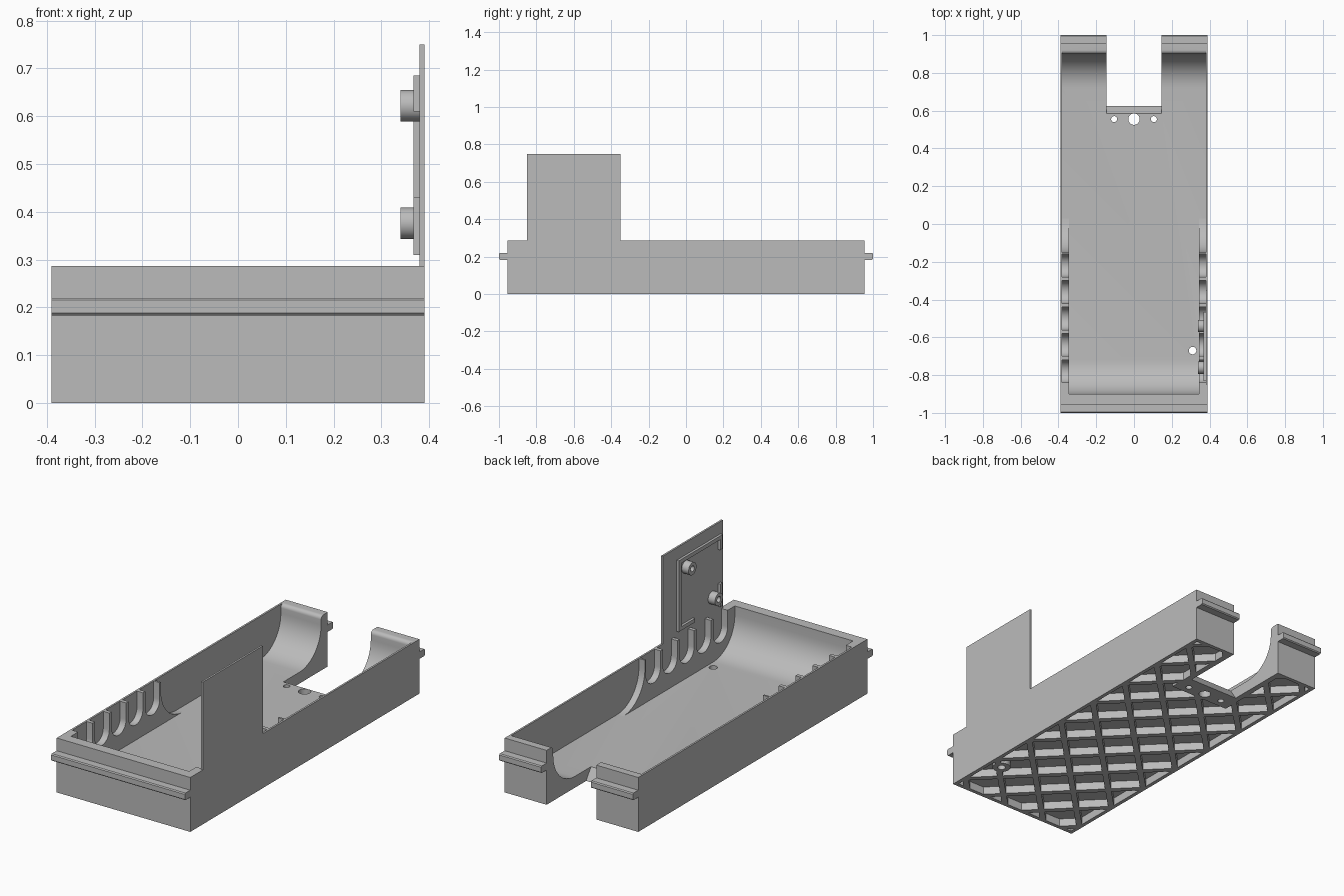
import bpy, bmesh, math
from mathutils import Matrix, Vector

old = bpy.data.objects.get("Cube")
if old:
    bpy.data.objects.remove(old, do_unlink=True)

grey = bpy.data.materials.new("light_grey")
grey.use_nodes = True
grey.diffuse_color = (0.5, 0.5, 0.5, 1)
grey.node_tree.nodes["Principled BSDF"].inputs["Base Color"].default_value = (0.5, 0.5, 0.5, 1)

HX, HY, TOP, FLOOR = 0.39, 0.955, 0.287, 0.06
NOTCH = 0.145


def finish(name, bm):
    bmesh.ops.recalc_face_normals(bm, faces=bm.faces)
    mesh = bpy.data.meshes.new(name)
    bm.to_mesh(mesh)
    bm.free()
    mesh.materials.append(grey)
    obj = bpy.data.objects.new(name, mesh)
    bpy.context.collection.objects.link(obj)
    return obj


def prism(name, pts, x0, x1):
    """Extrude a (y, z) profile along x."""
    bm = bmesh.new()
    face = bm.faces.new([bm.verts.new((x0, y, z)) for y, z in pts])
    out = bmesh.ops.extrude_face_region(bm, geom=[face])
    moved = [v for v in out["geom"] if isinstance(v, bmesh.types.BMVert)]
    bmesh.ops.translate(bm, verts=moved, vec=(x1 - x0, 0, 0))
    return finish(name, bm)


def box(name, x0, x1, y0, y1, z0, z1):
    return prism(name, [(y0, z0), (y1, z0), (y1, z1), (y0, z1)], x0, x1)


def cylinder(name, centre, radius, length, axis="Z"):
    bm = bmesh.new()
    turn = Matrix.Rotation(math.pi / 2, 4, "Y") if axis == "X" else Matrix()
    bmesh.ops.create_cone(bm, cap_ends=True, segments=32, radius1=radius, radius2=radius,
                          depth=length, matrix=Matrix.Translation(centre) @ turn)
    return finish(name, bm)


def cut(obj, *cutters):
    """Subtract each cutter from obj, then discard it."""
    for c in cutters:
        mod = obj.modifiers.new("cut", "BOOLEAN")
        mod.operation, mod.solver, mod.object = "DIFFERENCE", "EXACT", c
        bpy.context.view_layer.update()
        deps = bpy.context.evaluated_depsgraph_get()
        mesh = bpy.data.meshes.new_from_object(obj.evaluated_get(deps))
        obj.modifiers.clear()
        obj.data = mesh
        bpy.data.objects.remove(c, do_unlink=True)


def arc(cy, cz, r, a0, a1, n=12):
    angles = [math.radians(a0 + (a1 - a0) * i / n) for i in range(n + 1)]
    return [(cy + r * math.cos(a), cz + r * math.sin(a)) for a in angles]


# Tray body with a cavity that curves up at both ends
body = box("tray_body", -HX, HX, -HY, HY, 0, TOP)
R = 0.18
profile = ([(-0.9, 0.4)] + arc(-0.9 + R, FLOOR + R, R, 180, 270)
           + arc(0.9 - R, FLOOR + R, R, 270, 360)
           + arc(0.92, TOP - 0.02, 0.02, 180, 90, 6) + [(0.92, 0.4)])
cut(body, prism("cavity", profile, -0.38, 0.38))

# Diagonal lattice of pockets under the floor
cells = box("cells", -0.37, 0.37, -0.935, 0.935, -0.05, 0.042)
cut(cells, box("notch_keep", -0.175, 0.175, 0.51, 1.1, -0.2, 0.2),
    cylinder("hole_keep", (0.31, -0.67, 0), 0.045, 0.4))
for sign in (-1, 1):
    bm = bmesh.new()
    for i in range(-6, 7):
        m = (Matrix.Translation((0, i * 0.25, 0)) @ Matrix.Rotation(sign * math.pi / 4, 4, "Z")
             @ Matrix.Diagonal((3, 0.03, 0.5, 1)))
        bmesh.ops.create_cube(bm, size=1, matrix=m)
    cut(cells, finish("ribs", bm))
cut(body, cells)

# Rear notch with a sloping floor edge, and the drilled holes
cut(body, prism("notch", [(0.625, -0.1), (1.1, -0.1), (1.1, 0.4), (0.585, 0.4),
                          (0.585, FLOOR), (0.625, 0)], -NOTCH, NOTCH))
for x, y, r in ((0, 0.555, 0.03), (-0.105, 0.555, 0.016), (0.105, 0.555, 0.016), (0.31, -0.67, 0.02)):
    cut(body, cylinder("drill", (x, y, 0), r, 0.5))

# Thick side liners with a row of U-shaped slots
for side, name in ((-1, "right_liner"), (1, "left_liner")):
    x0, x1 = sorted((side * 0.345, side * 0.385))
    liner = prism(name, [(-0.92, 0.05), (-0.92, TOP)] + [(-0.15, TOP)]
                  + arc(-0.15 + R, FLOOR + R, R, 180, 270) + [(0.03, 0.05)], x0, x1)
    c0, c1 = sorted((side * 0.3, side * 0.38))
    for i in range(5):
        y = -0.22 - 0.14 * i
        slot = [(y - 0.06, 0.4)] + arc(y, 0.2, 0.06, 180, 360, 16) + [(y + 0.06, 0.4)]
        cut(liner, prism("slot", slot, c0, c1))


# End rails
def rail(name, side, x0, x1):
    pts = [(0.95, 0.183), (0.995, 0.183), (1, 0.188), (1, 0.215), (0.995, 0.22), (0.95, 0.22)]
    prism(name, [(side * y, z) for y, z in pts], x0, x1)


rail("front_rail", -1, -HX, HX)
rail("rear_right_rail", 1, -HX, -NOTCH)
rail("rear_left_rail", 1, NOTCH, HX)

# Upright mounting plate with its raised broken frame
box("mounting_plate", 0.38, HX, -0.85, -0.35, 0.28, 0.75)
for name, y0, y1, z0, z1 in (("frame_rear", -0.485, -0.465, 0.31, 0.685),
                             ("frame_top", -0.83, -0.465, 0.665, 0.685),
                             ("frame_bottom", -0.6, -0.465, 0.31, 0.33),
                             ("frame_front_upper", -0.83, -0.81, 0.61, 0.685),
                             ("frame_front_lower", -0.83, -0.81, 0.31, 0.43)):
    box(name, 0.367, 0.381, y0, y1, z0, z1)

# Hollow screw bosses on the plate
for name, y, z in (("upper_boss", -0.54, 0.622), ("lower_boss", -0.76, 0.376)):
    boss = cylinder(name, (0.361, y, z), 0.033, 0.042, "X")
    cut(boss, cylinder("bore", (0.34, y, z), 0.015, 0.06, "X"))

# Smooth curves, keep hard edges
bpy.ops.object.select_all(action="DESELECT")
for obj in bpy.context.collection.objects:
    if obj.type == "MESH" and obj.data.materials and obj.data.materials[0] == grey:
        obj.select_set(True)
        bpy.context.view_layer.objects.active = obj
bpy.ops.object.shade_smooth_by_angle(angle=math.radians(30))
